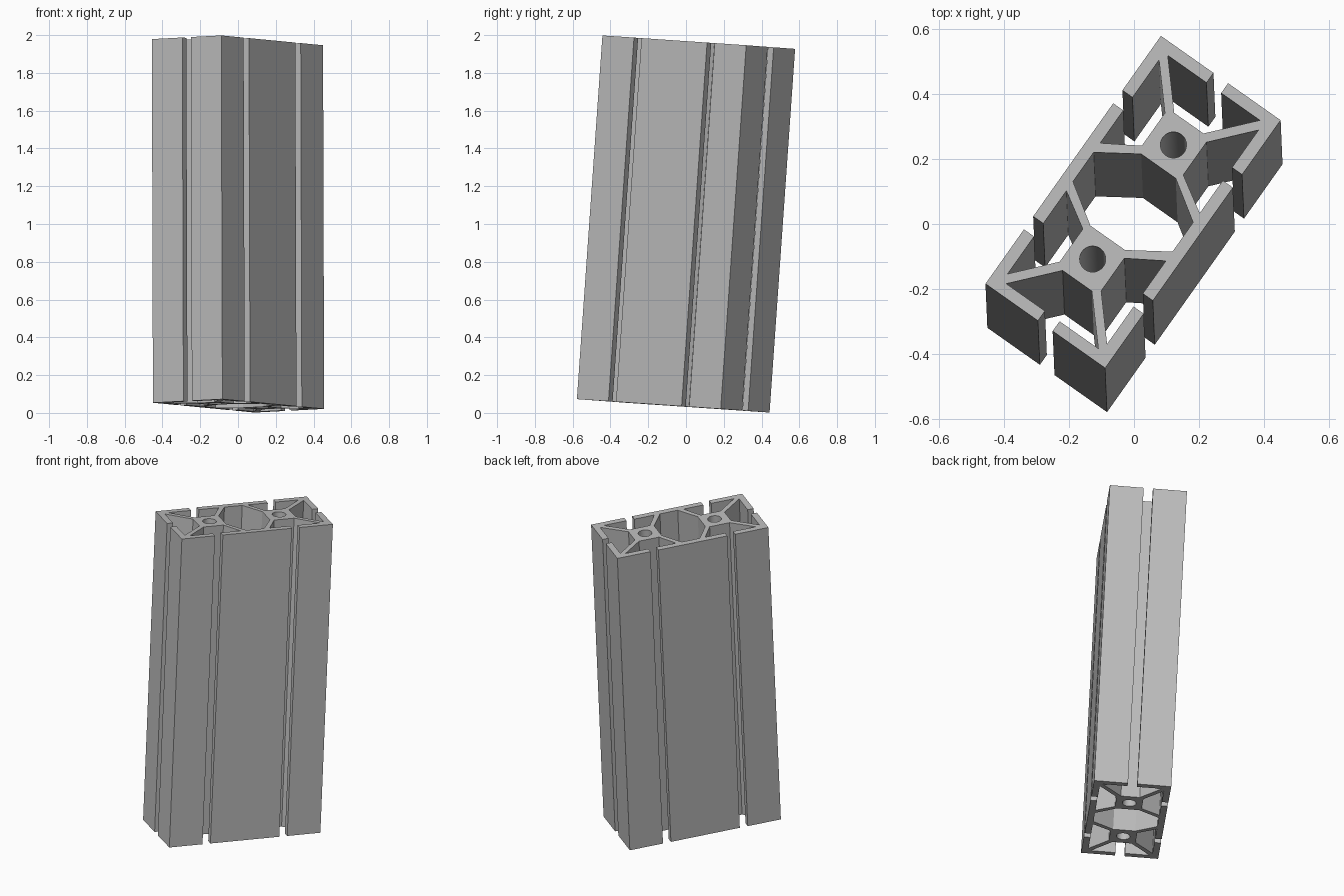
import bpy, bmesh, math
from mathutils import Matrix, Vector

cube = bpy.data.objects.get("Cube")
if cube:
    bpy.data.objects.remove(cube, do_unlink=True)

LENGTH = 1.93

# aluminium material
metal = bpy.data.materials.new("brushed grey")
metal.use_nodes = True
grey = (0.5, 0.5, 0.5, 1)
metal.diffuse_color = grey
metal.node_tree.nodes["Principled BSDF"].inputs["Base Color"].default_value = grey


def mirror_loop(quarter):
    """Close a loop from its first-quadrant points, mirrored on both axes."""
    loop = []
    for su, sv, step in ((1, 1, 1), (1, -1, -1), (-1, -1, 1), (-1, 1, -1)):
        loop += [(su * u, sv * v) for u, v in quarter[::step]]
    return loop


def circle(cu, radius, n=32):
    return [(cu + radius * math.cos(2 * math.pi * i / n),
             radius * math.sin(2 * math.pi * i / n)) for i in range(n)]


# outer outline: side plate, slot, cavity, corner bracket, end slot, end cavity
outline = mirror_loop([
    (0.213, 0.225), (0.213, 0.187), (0.09, 0.187), (0.157, 0.078),
    (0.28, 0.078), (0.403, 0.187), (0.262, 0.187), (0.262, 0.225),
    (0.467, 0.225), (0.467, 0.0275), (0.43, 0.0275), (0.43, 0.173),
    (0.297, 0.055)])
# eight-sided centre channel
channel = mirror_loop([(0.055, 0.187), (0.135, 0.065)])

# extruded section with two round bores
curve = bpy.data.curves.new("slotted_rail", "CURVE")
curve.dimensions = "2D"
curve.fill_mode = "BOTH"
curve.extrude = LENGTH / 2
for loop in (outline, channel, circle(0.215, 0.04), circle(-0.215, 0.04)):
    spline = curve.splines.new("POLY")
    spline.points.add(len(loop) - 1)
    for point, (u, v) in zip(spline.points, loop):
        point.co = (u, v, 0, 1)
    spline.use_cyclic_u = True

rail = bpy.data.objects.new("slotted_rail", curve)
bpy.context.collection.objects.link(rail)
bpy.ops.object.select_all(action="DESELECT")
rail.select_set(True)
bpy.context.view_layer.objects.active = rail
bpy.ops.object.convert(target="MESH")
rail = bpy.context.view_layer.objects.active

# weld the caps to the walls
bm = bmesh.new()
bm.from_mesh(rail.data)
bmesh.ops.remove_doubles(bm, verts=bm.verts, dist=0.0002)
bmesh.ops.recalc_face_normals(bm, faces=bm.faces)
bm.to_mesh(rail.data)
bm.free()
rail.data.materials.clear()
rail.data.materials.append(metal)
bpy.ops.object.shade_smooth_by_angle(angle=math.radians(25))

# lean the rail and turn its long side
axis = Vector((-0.003, 0.07, 0.9975)).normalized()
side = axis.cross(Vector((0.577, 0.815, -0.057))).normalized()
long_dir = side.cross(axis)
turn = Matrix((long_dir, side, axis)).transposed().to_4x4()
rail.matrix_world = Matrix.Translation((0, 0, 1)) @ turn
